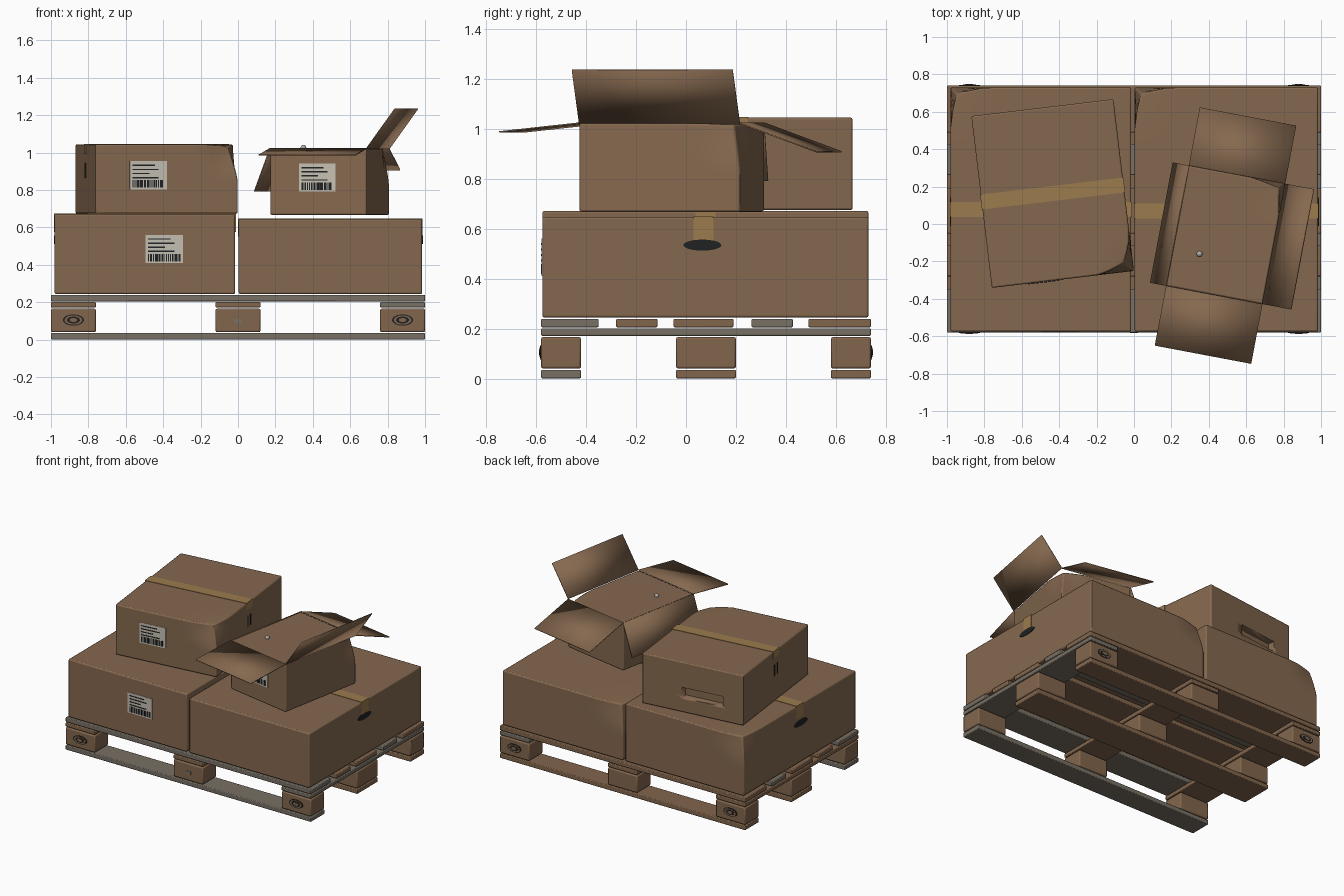
import bpy, bmesh, math, random
from mathutils import Matrix, Vector

random.seed(4)
if "Cube" in bpy.data.objects:
    bpy.data.objects.remove(bpy.data.objects["Cube"], do_unlink=True)


def material(name, rgb):
    m = bpy.data.materials.new(name)
    m.use_nodes = True
    m.diffuse_color = (*rgb, 1)
    m.node_tree.nodes["Principled BSDF"].inputs["Base Color"].default_value = (*rgb, 1)
    return m


CARD = material("cardboard", (0.235, 0.140, 0.078))
WOOD = material("brown wood", (0.225, 0.132, 0.073))
GREY = material("weathered wood", (0.185, 0.160, 0.128))
TAPE = material("packing tape", (0.330, 0.200, 0.075))
PAPER = material("label paper", (0.560, 0.520, 0.440))
INK = material("black ink", (0.014, 0.015, 0.016))
METAL = material("light metal", (0.420, 0.420, 0.400))


def finish(name, bm, mats, frame=None, bevel=0):
    bmesh.ops.recalc_face_normals(bm, faces=bm.faces)
    me = bpy.data.meshes.new(name)
    bm.to_mesh(me)
    bm.free()
    for m in mats:
        me.materials.append(m)
    ob = bpy.data.objects.new(name, me)
    bpy.context.scene.collection.objects.link(ob)
    if frame:
        ob.matrix_world = frame
    if bevel:
        b = ob.modifiers.new("worn edges", "BEVEL")
        b.width, b.segments, b.limit_method = bevel, 2, "ANGLE"
        b.angle_limit = math.radians(50)
    bpy.ops.object.select_all(action="DESELECT")
    bpy.context.view_layer.objects.active = ob
    ob.select_set(True)
    bpy.ops.object.shade_smooth_by_angle(angle=math.radians(35))
    return ob


def blocks(name, parts, mats, frame=None, bevel=0):
    """One object from boxes given as (centre, size, material slot)."""
    bm = bmesh.new()
    for centre, size, slot in parts:
        mat = Matrix.Translation(centre) @ Matrix.Diagonal((*size, 1))
        vs = bmesh.ops.create_cube(bm, size=1, matrix=mat)["verts"]
        for f in {f for v in vs for f in v.link_faces}:
            f.material_index = slot
    return finish(name, bm, mats, frame, bevel)


def oval(name, rx, rz, thick, frame, mat):
    """Thin oval plate facing -y in its frame."""
    bm = bmesh.new()
    bmesh.ops.create_cone(bm, cap_ends=True, segments=32, radius1=1, radius2=1, depth=1)
    turn = Matrix.Rotation(math.pi / 2, 4, "X")
    bm.transform(Matrix.Diagonal((rx, thick, rz, 1)) @ turn)
    return finish(name, bm, [mat], frame)


def carton(name, size, frame, dent, pull=0.03):
    """Cardboard box on its base centre, with one crushed top corner."""
    w, d, h = size
    bm = bmesh.new()
    bmesh.ops.create_cube(bm, size=1)
    bmesh.ops.subdivide_edges(bm, edges=bm.edges[:], cuts=11, use_grid_fill=True)
    bm.transform(Matrix.Translation((0, 0, h / 2)) @ Matrix.Diagonal((w, d, h, 1)))
    corner = Vector((dent[0] * w / 2, dent[1] * d / 2, h))
    for v in bm.verts:
        fall = max(0, 1 - (v.co - corner).length / 0.2)
        v.co -= Vector((dent[0], dent[1], 0.25)) * pull * fall ** 1.3
    return finish(name, bm, [CARD], frame, 0.008)


def tape(name, size, frame, drop):
    """Tape over the top, folded down both ends."""
    w, d, h = size
    ends = [((s * w / 2, 0, h - drop / 2), (0.006, 0.08, drop), 0) for s in (-1, 1)]
    blocks(name, [((0, 0, h), (w + 0.006, 0.08, 0.006), 0)] + ends, [TAPE], frame)


def label(name, frame):
    """Shipping label facing -y: paper, text rules and bar stripes."""
    parts = [((0, 0, 0), (0.2, 0.006, 0.15), 0)]
    for i, length in enumerate((0.12, 0.14, 0.09, 0.14)):
        parts.append(((-0.085 + length / 2, 0, 0.053 - i * 0.022), (length, 0.01, 0.007), 1))
    x = -0.085
    while x < 0.08:
        w = random.choice((0.005, 0.01, 0.016))
        parts.append(((x + w / 2, 0, -0.046), (w, 0.01, 0.04), 1))
        x += w + 0.005
    blocks(name, parts, [PAPER, INK], frame)


def place(x, y, z, deg=0):
    return Matrix.Translation((x, y, z)) @ Matrix.Rotation(math.radians(deg), 4, "Z")


# Pallet: runners, blocks, cross boards, deck
rows = [(-0.5, 0.16), (0.08, 0.24), (0.66, 0.16)]
cols = [-0.88, 0, 0.88]
for (y, d), word in zip(rows, ("front", "middle", "back")):
    blocks(word + "_runner", [((0, y, 0.018), (2, d, 0.034), 0)],
           [GREY if word == "front" else WOOD], bevel=0.005)
    blocks(word + "_blocks", [((x, y, 0.103), (0.24, d, 0.126), 0) for x in cols],
           [WOOD], bevel=0.008)
for x, word in zip(cols, ("right", "middle", "left")):
    blocks(word + "_cross_board", [((x, 0.08, 0.186), (0.24, 1.32, 0.03), 0)],
           [GREY if word == "left" else WOOD], bevel=0.005)
deck = [(-0.465, 0.23, GREY), (-0.197, 0.165, WOOD), (0.07, 0.24, WOOD),
        (0.345, 0.165, GREY), (0.615, 0.25, WOOD)]
for i, (y, d, mat) in enumerate(deck):
    blocks(f"deck_board_{i + 1}", [((0, y, 0.222), (2, d, 0.034), 0)], [mat], bevel=0.005)

# Stamped ovals on the corner blocks, a small plate on the front middle block
for x in (-0.88, 0.88):
    for y, deg in ((-0.58, 0), (0.74, 180)):
        for i, (k, mat) in enumerate(((1, INK), (0.84, WOOD), (0.62, INK), (0.36, WOOD))):
            oval("block_stamp", 0.056 * k, 0.03 * k, 0.006 + 0.003 * i,
                 place(x, y, 0.105, deg), mat)
blocks("block_plate", [((0, -0.58, 0.1), (0.045, 0.006, 0.022), 0)], [GREY])

# Two large cartons with tape and oval hand holes on the outer ends
for word, x, w, h, side in (("right", -0.498, 0.966, 0.427, -1), ("left", 0.494, 0.98, 0.402, 1)):
    size, frame = (w, 1.305, h), place(x, 0.0775, 0.244)
    carton(word + "_large_carton", size, frame, (-1, 1), 0.035)
    tape(word + "_large_tape", size, frame @ place(0, -0.008 if side > 0 else 0, 0), 0.095)
    oval(word + "_hand_hole", 0.076, 0.022, 0.008,
         frame @ place(side * w / 2, -0.012, 0.29, 90 * side), INK)
label("large_carton_label", place(-0.395, -0.575, 0.485))

# Closed small carton with a recessed handle at the back
size, frame = (0.765, 0.925, 0.37), place(-0.435, 0.163, 0.674, 6.8)
small = carton("small_carton", size, frame, (1, -1), 0.05)
cutter = blocks("handle_cutter", [((-0.075, 0.4625, 0.145), (0.31, 0.1, 0.075), 0)], [CARD], frame)
cutter.hide_render = True
cut = small.modifiers.new("handle", "BOOLEAN")
cut.operation, cut.object, cut.solver = "DIFFERENCE", cutter, "EXACT"
bpy.ops.object.select_all(action="DESELECT")
bpy.context.view_layer.objects.active = small
small.select_set(True)
for mod in [m.name for m in small.modifiers if m.type in {"BEVEL", "BOOLEAN"}]:
    bpy.ops.object.modifier_apply(modifier=mod)
bpy.data.objects.remove(cutter, do_unlink=True)
tape("small_tape", size, frame, 0.05)
label("small_carton_label", frame @ place(-0.1, -0.4625, 0.205))
for side in (-1, 1):
    blocks("upright_marks", [((side * 0.3825, y, 0.23), (0.006, 0.012, 0.08), 0)
                             for y in (-0.02, 0.02)], [INK], frame)

# Open carton with four flaps: outward direction, reach and rise of each
w, d, h = size = (0.525, 0.655, 0.355)
frame = place(0.49, -0.0575, 0.667, -10.7)
carton("open_carton", size, frame, (1, 1), 0.03)
label("open_carton_label", frame @ place(-0.005, -d / 2, 0.2))
flaps = [("front", (0, -1), 0.325, -0.035), ("back", (0, 1), 0.315, -0.115),
         ("right", (-1, 0), 0.085, -0.23), ("left", (1, 0), 0.155, 0.213)]
for word, (ox, oy), reach, rise in flaps:
    out, along = Vector((ox, oy, 0)), Vector((-oy, ox, 0))
    hinge = Vector((ox * w / 2, oy * d / 2, h))
    half = along * (w if oy else d) / 2
    tip = hinge + out * reach + Vector((0, 0, rise))
    bm = bmesh.new()
    bm.faces.new([bm.verts.new(p) for p in (hinge - half, hinge + half, tip + half, tip - half)])
    flap = finish(word + "_flap", bm, [CARD], frame)
    thick = flap.modifiers.new("thickness", "SOLIDIFY")
    thick.thickness, thick.offset = 0.006, 0

# Small metal stud on the open carton
bm = bmesh.new()
bmesh.ops.create_icosphere(bm, subdivisions=2, radius=0.016)
finish("metal_stud", bm, [METAL], place(0.35, -0.16, 1.026))
